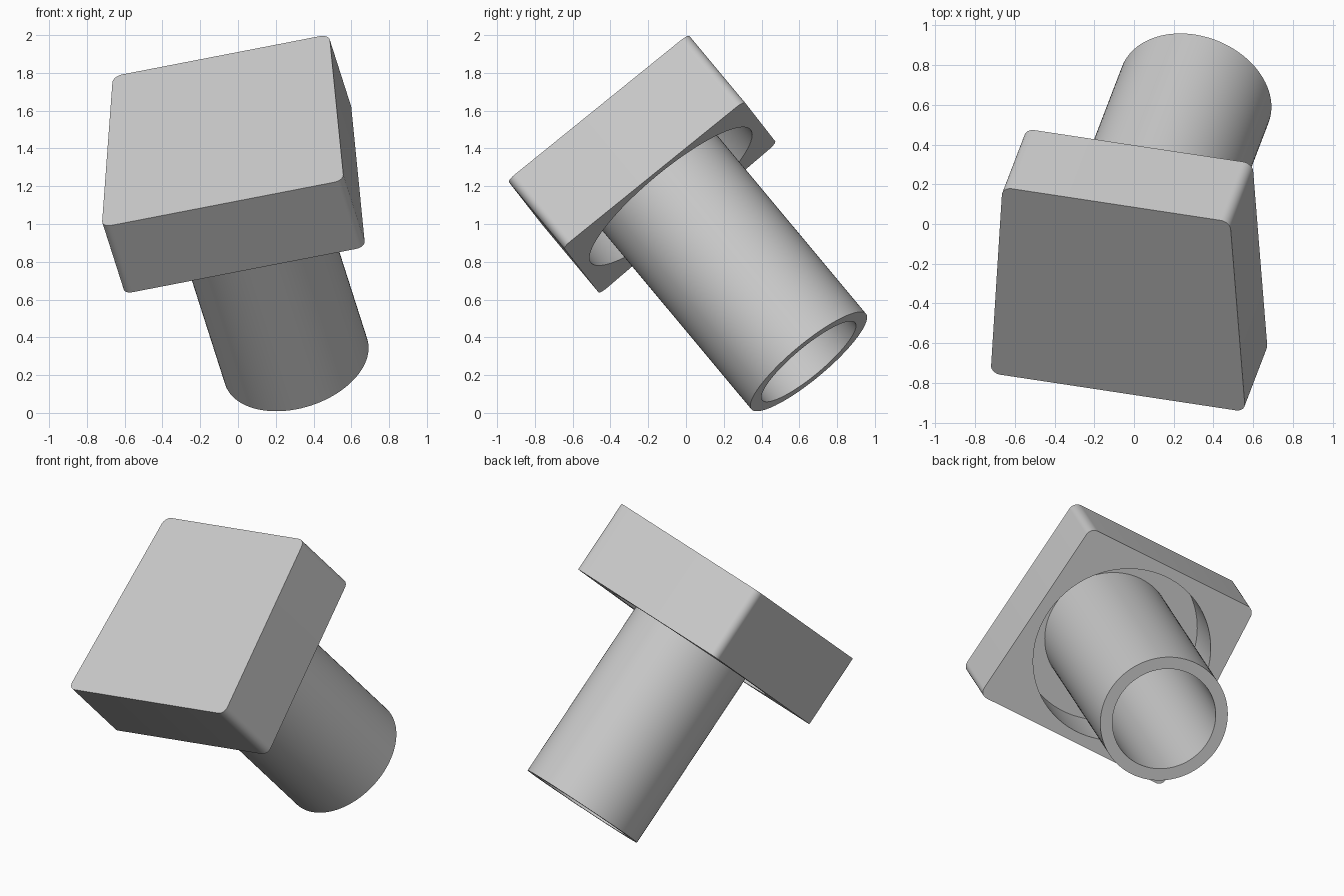
import bpy, bmesh, math
from mathutils import Matrix, Vector

cube = bpy.data.objects.get("Cube")
if cube:
    bpy.data.objects.remove(cube, do_unlink=True)

grey = bpy.data.materials.new("light grey")
grey.use_nodes = True
grey.diffuse_color = (0.6, 0.6, 0.6, 1)
grey.node_tree.nodes["Principled BSDF"].inputs["Base Color"].default_value = (0.6, 0.6, 0.6, 1)

# Tilted frame: origin at the centre of the outer face, local z points out of it
side = Vector((0.971, -0.147, 0.188)).normalized()
up = Vector((-0.008, 0.769, 0.639))
up = (up - side * up.dot(side)).normalized()
FRAME = Matrix.Translation((-0.085, -0.375, 1.5)) @ Matrix((side, up, side.cross(up))).transposed().to_4x4()

DEPTH, WALL, LENGTH = 0.474, 0.1, 1.647
OUTER, BORE, RECESS = 0.395, 0.32, 0.55


def add_object(name, bm):
    bmesh.ops.recalc_face_normals(bm, faces=bm.faces)
    mesh = bpy.data.meshes.new(name)
    bm.to_mesh(mesh)
    bm.free()
    mesh.materials.append(grey)
    obj = bpy.data.objects.new(name, mesh)
    bpy.context.collection.objects.link(obj)
    obj.matrix_world = FRAME
    return obj


def activate(obj):
    bpy.ops.object.select_all(action='DESELECT')
    obj.select_set(True)
    bpy.context.view_layer.objects.active = obj


def lathe(name, profile):
    bm = bmesh.new()
    verts = [bm.verts.new((r, 0, z)) for r, z in profile]
    edges = [bm.edges.new((a, b)) for a, b in zip(verts, verts[1:] + verts[:1])]
    bmesh.ops.spin(bm, geom=verts + edges, cent=(0, 0, 0), axis=(0, 0, 1),
                   angle=math.tau, steps=96)
    bmesh.ops.remove_doubles(bm, verts=bm.verts, dist=1e-4)
    return add_object(name, bm)


# Head: slightly tapered block with rounded corners
bm = bmesh.new()
outline = [(-0.66, -0.615), (0.66, -0.615), (0.59, 0.615), (-0.59, 0.615)]
base = bm.faces.new([bm.verts.new((x, y, -DEPTH)) for x, y in outline])
top = bmesh.ops.extrude_face_region(bm, geom=[base])["geom"]
bmesh.ops.translate(bm, verts=[g for g in top if isinstance(g, bmesh.types.BMVert)], vec=(0, 0, DEPTH))
corners = [e for e in bm.edges if abs(e.verts[0].co.z - e.verts[1].co.z) > 0.1]
bmesh.ops.bevel(bm, geom=corners, offset=0.05, segments=8, profile=0.5, affect='EDGES')
head = add_object("head_block", bm)

# Round recess in the underside of the head
bm = bmesh.new()
bmesh.ops.create_cone(bm, cap_ends=True, segments=96, radius1=RECESS, radius2=RECESS, depth=DEPTH,
                      matrix=Matrix.Translation((0, 0, -WALL - DEPTH / 2)))
cutter = add_object("recess_cutter", bm)
cutter.hide_render = True
bpy.context.view_layer.update()
cut = head.modifiers.new("recess", 'BOOLEAN')
cut.operation, cut.solver, cut.object = 'DIFFERENCE', 'EXACT', cutter
activate(head)
bpy.ops.object.modifier_apply(modifier=cut.name)
bpy.data.objects.remove(cutter, do_unlink=True)

# Hollow stem standing on the recess floor
stem = lathe("hollow_stem", [(BORE, -WALL + 0.01), (OUTER, -WALL + 0.01), (OUTER, -LENGTH), (BORE, -LENGTH)])

for obj in (head, stem):
    activate(obj)
    bpy.ops.object.shade_smooth_by_angle(angle=math.radians(30))
